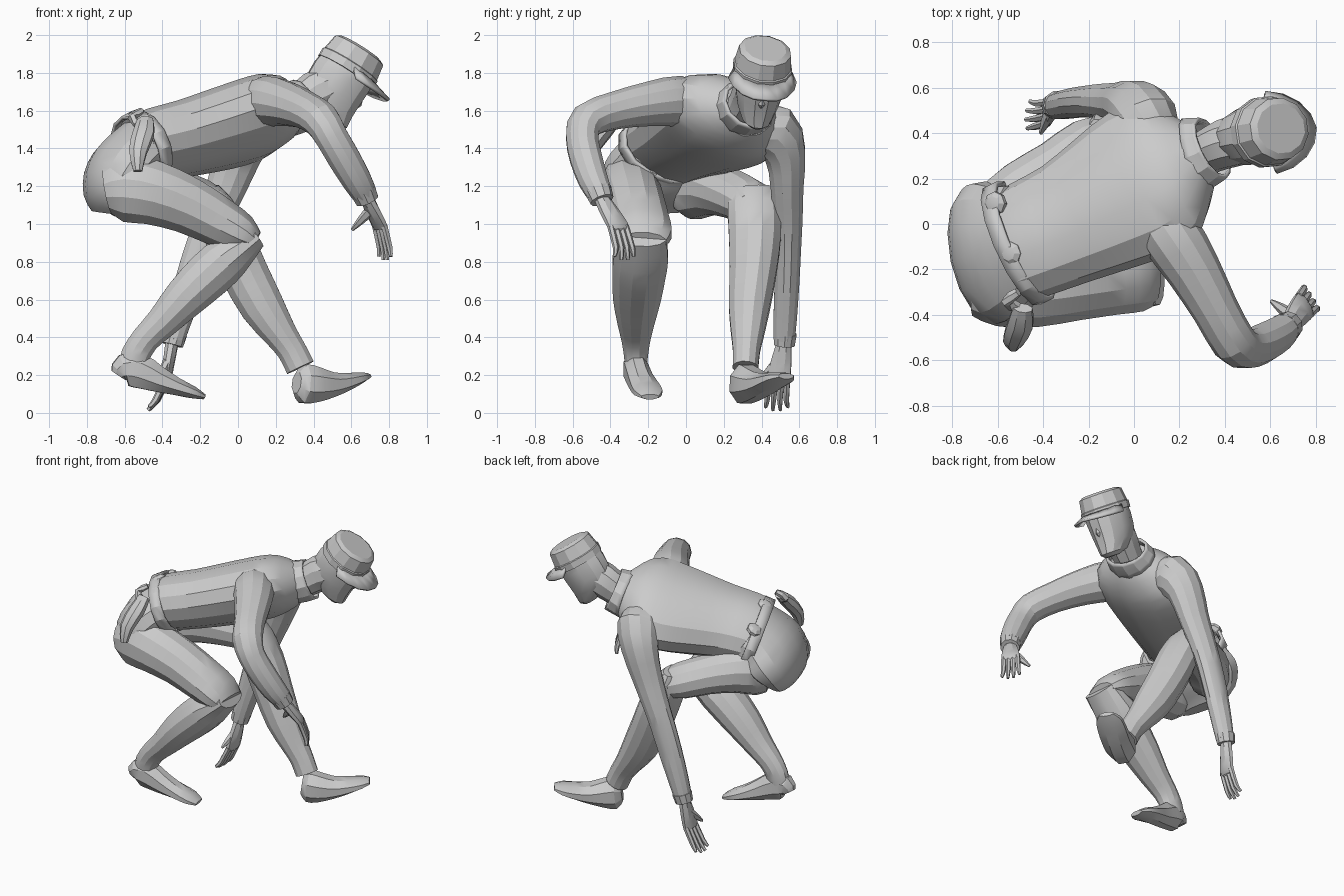
import bpy, bmesh
from math import sin, cos, pi, radians
from mathutils import Vector as V, Matrix


def finish(name, bm, solid=0):
    bmesh.ops.recalc_face_normals(bm, faces=bm.faces)
    me = bpy.data.meshes.new(name)
    bm.to_mesh(me)
    bm.free()
    ob = bpy.data.objects.new(name, me)
    bpy.context.collection.objects.link(ob)
    if solid:
        m = ob.modifiers.new("thickness", 'SOLIDIFY')
        m.thickness = solid
        m.offset = 0
    return ob


def soften(rings):
    """Insert one curved in-between ring per span."""
    out, n = [], len(rings)
    for i in range(n - 1):
        a, b, c, d = (rings[min(max(j, 0), n - 1)] for j in (i - 1, i, i + 1, i + 2))
        out += [b, tuple((9 * (q + r) - p - s) / 16 for p, q, r, s in zip(a, b, c, d))]
    return out + [rings[-1]]


def loft(name, rings, side, sides=10, caps=True, solid=0):
    """Rings are (x, y, z, half width along side, half depth)."""
    bm = bmesh.new()
    rings = soften(rings)
    c = [V(r[:3]) for r in rings]
    loops = []
    for i, r in enumerate(rings):
        t = (c[min(i + 1, len(c) - 1)] - c[max(i - 1, 0)]).normalized()
        s = V(side)
        s = (s - t * s.dot(t)).normalized()
        n = t.cross(s)
        loops.append([bm.verts.new(c[i] + s * r[3] * cos(a) + n * r[4] * sin(a))
                      for a in [2 * pi * (k + .5) / sides for k in range(sides)]])
    for a, b in zip(loops, loops[1:]):
        for k in range(sides):
            j = (k + 1) % sides
            bm.faces.new((a[k], a[j], b[j], b[k]))
    if caps:
        bm.faces.new(loops[0])
        bm.faces.new(loops[-1])
    return finish(name, bm, solid)


def blob(name, loc, size, axis=(0, 0, 1)):
    bm = bmesh.new()
    rot = V(axis).to_track_quat('Z', 'Y').to_matrix().to_4x4()
    bmesh.ops.create_uvsphere(bm, u_segments=8, v_segments=5, radius=1,
                              matrix=Matrix.Translation(loc) @ rot @ Matrix.Diagonal((*size, 1)))
    return finish(name, bm)


def hand(name, wrist, knuckle, tip, side, thumb):
    w, k, t, s = V(wrist), V(knuckle), V(tip), V(side).normalized()
    loft(name + "_palm", [(*w, .042, .036), (*w.lerp(k, .5), .058, .032), (*k, .066, .026),
                          (*k.lerp(t, .12), .06, .018)], side, 8)
    bend = k.lerp(t, .5) + (k - w).normalized() * .03
    for i in range(4):
        o = s * (i - 1.5) * .031
        short = .9 if i in (0, 3) else 1
        loft(f"{name}_finger_{i}", [(*(k + o), .018, .019), (*(bend + o * 1.1), .016, .017),
                                    (*(k.lerp(t, short) + o * 1.3), .009, .01)], side, 6)
    b = w.lerp(k, .4)
    loft(name + "_thumb", [(*b, .03, .03), (*b.lerp(V(thumb), .55), .024, .022),
                           (*V(thumb), .009, .009)], (0.3, .5, .4), 6)


# Jacket body, twisted towards the lowered left shoulder
twist = (-.2, .92, -.33)
loft("jacket_body", [(-.53, -.1, 1.385, .26, .18), (-.45, -.065, 1.415, .27, .19),
                     (-.3, 0, 1.45, .285, .195), (-.13, .09, 1.495, .325, .205),
                     (.03, .18, 1.54, .36, .21), (.14, .23, 1.58, .345, .2),
                     (.23, .275, 1.605, .25, .165), (.3, .31, 1.63, .13, .11)], twist, 14)

# Trouser seat
hip_side = (-.27, .95, -.12)
loft("trouser_seat", [(-.47, -.06, 1.415, .25, .175), (-.545, -.095, 1.35, .285, .18),
                      (-.61, -.12, 1.28, .32, .182), (-.665, -.135, 1.2, .31, .16),
                      (-.7, -.14, 1.12, .26, .11), (-.71, -.14, 1.06, .17, .05)], hip_side, 14)

# Belt with pouches and holster
loft("belt", [(-.54, -.1, 1.385, .28, .19), (-.48, -.07, 1.41, .28, .195)],
     hip_side, 14, False, .02)
for i, p in enumerate([(-.61, .09, 1.5), (-.54, -.13, 1.57)]):
    blob(f"belt_pouch_{i}", p, (.055, .055, .035), (-.5, 0, .85))
for i, p in enumerate([(-.41, .06, 1.22), (-.4, -.18, 1.26)]):
    blob(f"front_pouch_{i}", p, (.035, .045, .03), (.5, 0, -.85))
loft("holster", [(-.49, -.37, 1.55, .045, .03), (-.5, -.44, 1.48, .06, .045),
                 (-.53, -.51, 1.38, .05, .04), (-.53, -.54, 1.28, .025, .025)], (1, 0, .2), 8)
loft("holster_grip", [(-.51, -.37, 1.52, .025, .025), (-.56, -.34, 1.56, .03, .025),
                      (-.51, -.3, 1.6, .02, .018)], (0, 1, 0), 6)

# Right leg, bent under the body
loft("right_thigh", [(-.69, -.29, 1.18, .12, .13), (-.6, -.3, 1.19, .155, .185),
                     (-.45, -.295, 1.165, .165, .175), (-.27, -.27, 1.1, .16, .155),
                     (-.1, -.245, 1.01, .16, .135), (.02, -.23, .945, .16, .11),
                     (.09, -.23, .905, .13, .06)], (0, 1, 0), 12)
loft("right_shin", [(.1, -.23, .93, .13, .06), (-.04, -.24, .83, .15, .12),
                    (-.15, -.25, .735, .145, .13), (-.28, -.26, .61, .13, .115),
                    (-.4, -.265, .48, .1, .09), (-.49, -.265, .39, .078, .078),
                    (-.54, -.265, .31, .066, .08), (-.555, -.265, .25, .06, .08)], (0, 1, 0), 12)
loft("right_shoe", [(-.635, -.275, .2, .035, .045), (-.605, -.275, .23, .06, .085),
                    (-.53, -.265, .225, .068, .1), (-.43, -.245, .18, .072, .075),
                    (-.33, -.22, .14, .082, .05), (-.24, -.2, .108, .082, .034),
                    (-.18, -.19, .085, .05, .015)], (-.15, 1, 0), 8)

# Left leg, stepping forward
loft("left_thigh", [(-.69, .0, 1.17, .11, .13), (-.61, .04, 1.19, .14, .17),
                    (-.48, .14, 1.195, .15, .15), (-.33, .24, 1.16, .14, .13),
                    (-.2, .33, 1.12, .14, .12), (-.1, .37, 1.085, .115, .09)], (-.4, .9, 0), 12)
loft("left_shin", [(-.16, .355, 1.19, .11, .06), (-.13, .36, 1.1, .142, .105),
                   (-.05, .365, .93, .142, .13), (.03, .355, .75, .128, .13),
                   (.13, .335, .56, .112, .12), (.23, .325, .41, .088, .09),
                   (.285, .32, .33, .074, .08), (.33, .315, .24, .07, .08)], (0, 1, 0), 12)
loft("left_shoe", [(.31, .285, .16, .05, .06), (.345, .305, .155, .09, .11),
                   (.41, .34, .15, .1, .1), (.49, .395, .15, .1, .07),
                   (.565, .45, .165, .1, .05), (.635, .5, .185, .09, .032),
                   (.68, .53, .195, .05, .016)], (-.45, .85, .0), 8)

# Right arm, raised sideways and hanging from the elbow
loft("right_sleeve", [(.06, .1, 1.62, .1, .11), (.15, -.03, 1.65, .135, .135),
                      (.26, -.2, 1.635, .122, .117), (.36, -.38, 1.6, .103, .1),
                      (.44, -.52, 1.55, .1, .095), (.495, -.55, 1.46, .09, .087),
                      (.56, -.53, 1.35, .088, .088), (.63, -.49, 1.23, .08, .08),
                      (.67, -.455, 1.16, .068, .068)], (.8, .5, .3), 12)
loft("right_cuff", [(.66, -.465, 1.18, .072, .072), (.685, -.445, 1.125, .064, .064)], (1, 0, .3))
hand("right_hand", (.68, -.45, 1.14), (.75, -.36, .99), (.78, -.325, .81), (.5, -.8, 0), (.605, -.34, .97))

# Left arm, reaching down and back to the ground
loft("left_sleeve", [(.08, .34, 1.52, .12, .12), (.05, .46, 1.49, .15, .145),
                     (.0, .525, 1.37, .112, .13), (-.06, .535, 1.2, .09, .11),
                     (-.13, .54, 1.03, .08, .095), (-.19, .54, .88, .072, .09),
                     (-.25, .535, .7, .068, .085), (-.31, .525, .5, .064, .07),
                     (-.34, .52, .39, .058, .06)], (0, 1, 0), 12)
loft("left_cuff", [(-.335, .525, .42, .064, .066), (-.35, .52, .36, .058, .06)], (0, 1, 0))
hand("left_hand", (-.35, .52, .37), (-.38, .49, .18), (-.475, .48, .015), (.1, 1, 0), (-.41, .4, .19))

# Head frame: forward, sideways, up
F = V((.84, .08, -.54)).normalized()
W = V((0, .97, -.15))
W = (W - F * W.dot(F)).normalized()
U = F.cross(W)
H = V((.52, .39, 1.735))


def head_loft(name, rows, sides=12):
    """Rows are (forward offset, height, half depth, half width)."""
    bm = bmesh.new()
    loops = [[bm.verts.new(H + F * (f + d * cos(a)) + W * w * sin(a) + U * h)
              for a in [2 * pi * (k + .5) / sides for k in range(sides)]] for f, h, d, w in rows]
    for a, b in zip(loops, loops[1:]):
        for k in range(sides):
            bm.faces.new((a[k], a[(k + 1) % sides], b[(k + 1) % sides], b[k]))
    bm.faces.new(loops[0])
    bm.faces.new(loops[-1])
    return finish(name, bm)


# Head, neck and nose
head_loft("head", [(.09, -.19, .05, .045), (.06, -.165, .11, .08), (.01, -.1, .155, .112),
                   (0, -.03, .165, .128), (0, .05, .168, .138), (.005, .13, .16, .138)])
loft("neck", [(.25, .28, 1.58, .1, .1), (.33, .32, 1.63, .1, .108), (.41, .355, 1.69, .112, .12),
              (.5, .38, 1.73, .115, .115)], W)
nose = H + F * .15
loft("nose", [(*(nose + U * .03 - F * .01), .012, .01), (*(nose - U * .02), .02, .022),
              (*(nose - U * .05 - F * .01), .015, .01)], W, 6)

# Collar
loft("collar", [(.255, .3, 1.605, .165, .135), (.31, .318, 1.62, .15, .132),
                (.345, .335, 1.635, .14, .13)], (-.25, .9, -.3), 12, False, .018)

# Cap with brim
head_loft("cap", [(.005, .085, .172, .157), (.005, .13, .174, .159), (.005, .135, .167, .152),
                  (.005, .22, .153, .14), (.005, .235, .125, .112)])
bm = bmesh.new()
rim = []
for k in range(9):
    a = radians(-84 + 21 * k)
    inner = H + F * (.165 * cos(a)) + W * .15 * sin(a) + U * .11
    outer = H + F * (.03 + .25 * cos(a)) + W * .18 * sin(a) + U * (.085 - .02 * abs(sin(a)))
    rim.append((bm.verts.new(inner), bm.verts.new(outer)))
for p, q in zip(rim, rim[1:]):
    bm.faces.new((p[0], p[1], q[1], q[0]))
finish("cap_brim", bm, .016)

# Soft shading with kept creases
bpy.ops.object.select_all(action='SELECT')
bpy.context.view_layer.objects.active = bpy.context.selected_objects[0]
bpy.ops.object.shade_smooth_by_angle(angle=radians(25))
